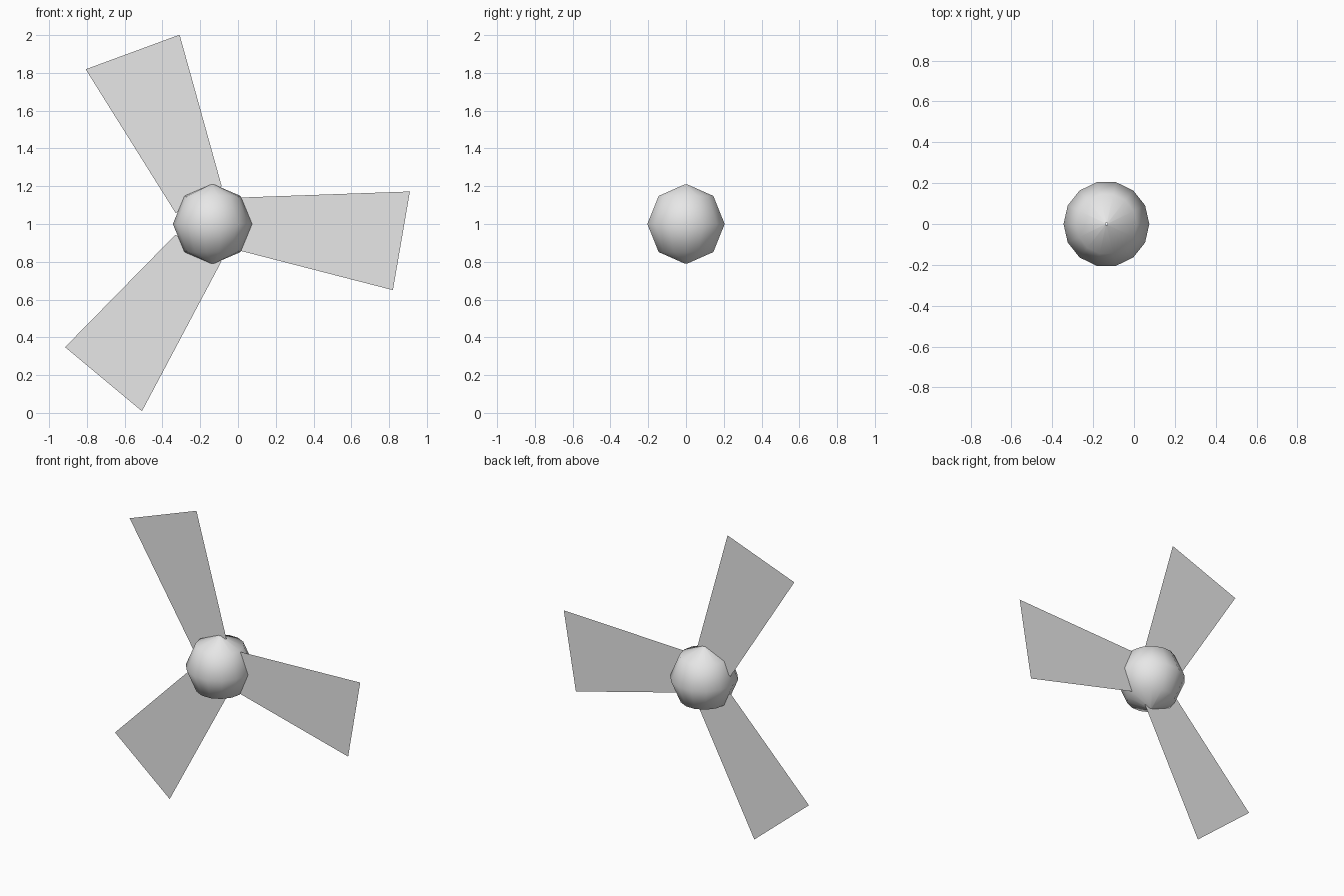
import bpy, bmesh, math
from mathutils import Matrix, Vector

if "Cube" in bpy.data.objects:
    bpy.data.objects.remove(bpy.data.objects["Cube"])

CENTRE = Vector((-0.135, 0, 1.0))   # axis of the rotor
R = 0.21

grey = bpy.data.materials.new("light grey")
grey.diffuse_color = (0.8, 0.8, 0.8, 1)
grey.use_nodes = True
grey.node_tree.nodes["Principled BSDF"].inputs["Base Color"].default_value = grey.diffuse_color


def finish(bm, name):
    mesh = bpy.data.meshes.new(name)
    bm.to_mesh(mesh)
    bm.free()
    mesh.materials.append(grey)
    obj = bpy.data.objects.new(name, mesh)
    obj.location = CENTRE
    bpy.context.collection.objects.link(obj)
    return obj


# hub: coarse smooth ball with a tiny opening at each pole
SEGMENTS = 14
profile = [(0.006, R)] + [(R * math.cos(a), R * math.sin(a))
                          for a in (math.pi / 4, 0, -math.pi / 4)] + [(0.006, -R)]
bm = bmesh.new()
rings = []
for r, z in profile:
    rings.append([bm.verts.new((r * math.cos(math.tau * i / SEGMENTS),
                                r * math.sin(math.tau * i / SEGMENTS), z))
                  for i in range(SEGMENTS)])
for upper, lower in zip(rings, rings[1:]):
    for i in range(SEGMENTS):
        j = (i + 1) % SEGMENTS
        face = bm.faces.new((upper[i], lower[i], lower[j], upper[j]))
        face.smooth = True
finish(bm, "hub")

# blades: three flat widening sheets around the hub
outline = [(0.148, -0.142), (0.955, -0.35), (1.045, 0.172), (0.148, 0.14)]
for k in range(3):
    bm = bmesh.new()
    turn = Matrix.Rotation(-k * math.tau / 3, 3, 'Y')
    bm.faces.new([bm.verts.new(turn @ Vector((x, 0, z))) for x, z in outline])
    finish(bm, f"blade_{k + 1}")
